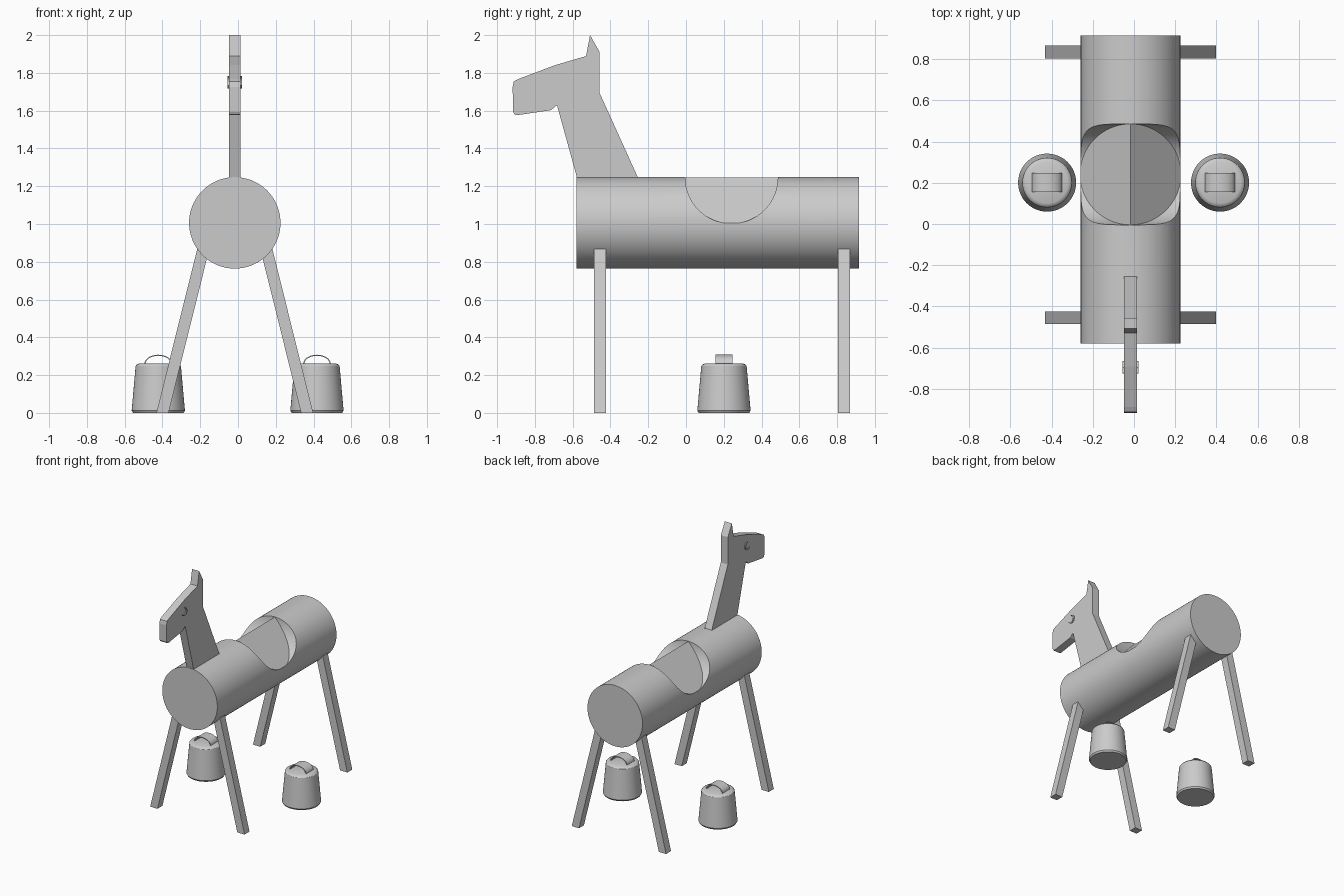
import bpy, bmesh
from math import sin, cos, pi, radians
from mathutils import Vector, Matrix

if "Cube" in bpy.data.objects:
    bpy.data.objects.remove(bpy.data.objects["Cube"])

CX = -0.017            # mirror plane of the animal
R, BZ = 0.242, 1.006   # body radius and axis height


def add(name, bm, smooth=True):
    bmesh.ops.recalc_face_normals(bm, faces=bm.faces)
    me = bpy.data.meshes.new(name)
    bm.to_mesh(me)
    bm.free()
    ob = bpy.data.objects.new(name, me)
    bpy.context.collection.objects.link(ob)
    if smooth:
        shade(ob)
    return ob


def shade(ob):
    bpy.ops.object.select_all(action='DESELECT')
    ob.select_set(True)
    bpy.context.view_layer.objects.active = ob
    bpy.ops.object.shade_smooth_by_angle(angle=radians(30))


def cylinder(r, length, rot, loc, seg=96):
    bm = bmesh.new()
    bmesh.ops.create_cone(bm, cap_ends=True, segments=seg, radius1=r, radius2=r, depth=length,
                          matrix=Matrix.Translation(loc) @ rot)
    return bm


def prism(name, pts, axis, a, b, smooth=False):
    """Extrude a 2D outline along x (points are y, z) or y (points are x, z)."""
    bm = bmesh.new()
    def co(p, d):
        return (d, p[0], p[1]) if axis == 'x' else (p[0], d, p[1])
    f = bm.faces.new([bm.verts.new(co(p, a)) for p in pts])
    ext = bmesh.ops.extrude_face_region(bm, geom=[f])
    vs = [g for g in ext['geom'] if isinstance(g, bmesh.types.BMVert)]
    step = Vector((b - a, 0, 0)) if axis == 'x' else Vector((0, b - a, 0))
    bmesh.ops.translate(bm, verts=vs, vec=step)
    return add(name, bm, smooth)


# Body: log with a round notch that leaves a ridged, two-plane seat
body = add("body", cylinder(R, 1.497, Matrix.Rotation(pi / 2, 4, 'X'), (CX, 0.1675, BZ)), False)
for s in (-1, 1):
    bm = cylinder(0.245, 0.52, Matrix.Rotation(pi / 2, 4, 'Y'), (CX + s * 0.24, 0.241, BZ + R - 0.001))
    cut = bmesh.ops.bisect_plane(bm, geom=bm.verts[:] + bm.edges[:] + bm.faces[:],
                                 plane_co=(CX, 0, BZ + R - 0.001), plane_no=(s, 0, 1), clear_inner=True)
    bmesh.ops.holes_fill(bm, edges=[e for e in bm.edges if e.is_boundary])
    cutter = add("seat_cutter", bm, False)
    cutter.hide_render = True
    mod = body.modifiers.new("notch", 'BOOLEAN')
    mod.operation, mod.solver, mod.object = 'DIFFERENCE', 'EXACT', cutter
    bpy.context.view_layer.objects.active = body
    bpy.ops.object.modifier_apply(modifier=mod.name)
    bpy.data.objects.remove(cutter)
shade(body)

# Splayed legs
for end, y in (("front", -0.455), ("back", 0.836)):
    for side, s in (("left", -1), ("right", 1)):
        pts = [(0.351, 0), (0.415, 0), (0.179, 0.948), (0.115, 0.948)]
        prism(f"{end}_{side}_leg", [(CX + s * x, z) for x, z in pts], 'y', y - 0.031, y + 0.031)

# Flat neck and head board
head = [(-0.564, 1.2), (-0.577, 1.245), (-0.683, 1.629), (-0.714, 1.603), (-0.894, 1.576), (-0.908, 1.580),
        (-0.915, 1.594), (-0.918, 1.725), (-0.912, 1.755), (-0.889, 1.767), (-0.693, 1.841),
        (-0.529, 1.889), (-0.508, 2.0), (-0.457, 1.91), (-0.457, 1.693), (-0.254, 1.245), (-0.234, 1.2)]
prism("head", head, 'x', CX - 0.031, CX + 0.031)

# Crescent eyes standing slightly proud on both sides
N = 20
angs = [radians(-150 + 240 * i / N) for i in range(N + 1)]
outer = [(-0.698 + 0.033 * cos(a), 1.751 + 0.033 * sin(a)) for a in angs]
inner = []
for i, a in reversed(list(enumerate(angs))):
    r = 0.029 - 0.009 * sin(pi * i / N)
    inner.append((-0.698 + r * cos(a), 1.751 + r * sin(a)))
for side, s in (("left", -1), ("right", 1)):
    prism(f"{side}_eye", outer + inner, 'x', CX + s * 0.025, CX + s * 0.038, True)

# Buckets with arched strap handles
profile = [(0, 0), (0.134, 0), (0.141, 0.012), (0.120, 0.248), (0.114, 0.256), (0.1, 0.262), (0, 0.262)]
for side, x in (("left", -0.422), ("right", 0.418)):
    bm = bmesh.new()
    vs = [bm.verts.new((r, 0, z)) for r, z in profile]
    es = [bm.edges.new(p) for p in zip(vs, vs[1:])]
    bmesh.ops.spin(bm, geom=vs + es, cent=(0, 0, 0), axis=(0, 0, 1), angle=2 * pi, steps=48)
    bmesh.ops.remove_doubles(bm, verts=bm.verts, dist=1e-5)
    bmesh.ops.translate(bm, verts=bm.verts, vec=(x, 0.201, 0))
    add(f"{side}_bucket", bm)

    def arc(w, h):
        return [(x + w * cos(pi * i / 16), 0.26 + h * sin(pi * i / 16)) for i in range(17)]
    prism(f"{side}_bucket_handle", arc(0.073, 0.048) + arc(0.067, 0.042)[::-1], 'y', 0.156, 0.247, True)
